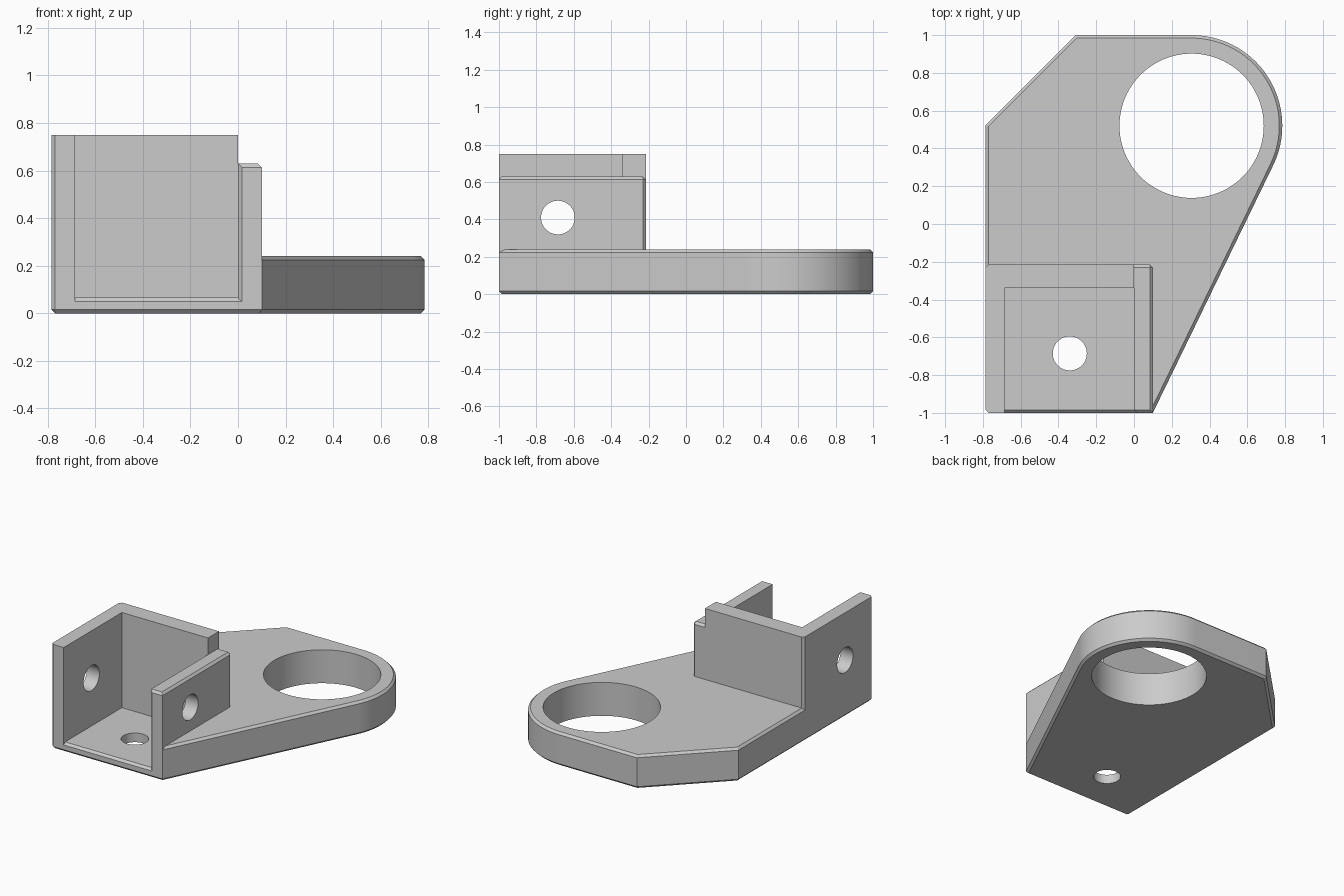
import bpy, bmesh, math

cube = bpy.data.objects.get("Cube")
if cube:
    bpy.data.objects.remove(cube, do_unlink=True)

# Main dimensions
CH = 0.016                      # small edge chamfer
LEFT, RIGHT = -0.785, 0.1       # clevis sides
BACK, FRONT = -0.215, -1.0
RING_X, RING_Y, RING_R = 0.305, 0.52, 0.48

grey = bpy.data.materials.new("plain grey")
grey.use_nodes = True
grey.diffuse_color = (0.6, 0.6, 0.6, 1)
grey.node_tree.nodes["Principled BSDF"].inputs["Base Color"].default_value = (0.6, 0.6, 0.6, 1)


def prism(name, outline, z0, z1, bevel_rule=None):
    """Extrude a counter-clockwise outline and chamfer the edges the rule picks."""
    bm = bmesh.new()
    base = bm.faces.new([bm.verts.new((x, y, z0)) for x, y in outline])
    ext = bmesh.ops.extrude_face_region(bm, geom=[base])
    for v in ext["geom"]:
        if isinstance(v, bmesh.types.BMVert):
            v.co.z = z1
    bmesh.ops.recalc_face_normals(bm, faces=bm.faces)
    if bevel_rule:
        picked = [e for e in bm.edges if bevel_rule(e.verts[0].co, e.verts[1].co)]
        bmesh.ops.bevel(bm, geom=picked, offset=CH, segments=1, affect='EDGES')
    return finish(name, bm)


def finish(name, bm):
    mesh = bpy.data.meshes.new(name)
    bm.to_mesh(mesh)
    bm.free()
    mesh.materials.append(grey)
    obj = bpy.data.objects.new(name, mesh)
    bpy.context.collection.objects.link(obj)
    return obj


def cylinder(name, radius, location, rotation=(0, 0, 0)):
    bpy.ops.mesh.primitive_cylinder_add(vertices=96, radius=radius, depth=3,
                                        location=location, rotation=rotation)
    obj = bpy.context.object
    obj.name = name
    obj.data.materials.append(grey)
    return obj


def combine(target, other, operation):
    mod = target.modifiers.new(operation.lower(), 'BOOLEAN')
    mod.operation, mod.solver, mod.object = operation, 'EXACT', other
    bpy.context.view_layer.objects.active = target
    bpy.ops.object.modifier_apply(modifier=mod.name)
    bpy.data.objects.remove(other, do_unlink=True)


# Base plate: rounded end whose arc is tangent to the slanted right side
dx, dy = RIGHT - RING_X, FRONT - RING_Y
start = math.atan2(dy, dx) + math.acos(RING_R / math.hypot(dx, dy))
steps = 48
arc = []
for i in range(steps + 1):
    a = start + (math.pi / 2 - start) * i / steps
    arc.append((RING_X + RING_R * math.cos(a), RING_Y + RING_R * math.sin(a)))
outline = [(LEFT, FRONT + CH), (LEFT + CH, FRONT), (RIGHT, FRONT)] + arc
outline += [(-0.31, 1.0), (LEFT, 0.525)]
bracket = prism("bracket", outline, 0, 0.24, lambda a, b: abs(a.z - b.z) < 1e-5)

# Tall clevis body with clipped left corners
tall = prism("tall_wall", [(LEFT, FRONT + CH), (LEFT + CH, FRONT), (0, FRONT),
                           (0, BACK), (LEFT + CH, BACK), (LEFT, BACK - CH)], 0.1, 0.75)


# Lower right wall, chamfered along its outer top edges and back corner
def low_rule(a, b):
    top = min(a.z, b.z) > 0.6 and max(a.x, b.x) > 0
    corner = min(a.x, b.x) > 0 and min(a.y, b.y) > -0.5
    return top or corner


low = prism("low_wall", [(-0.1, FRONT), (RIGHT, FRONT), (RIGHT, BACK), (-0.1, BACK)],
            0.1, 0.63, low_rule)
combine(bracket, tall, 'UNION')
combine(bracket, low, 'UNION')

# Open pocket, flared at its front lip on the floor and right wall
bm = bmesh.new()
rings = []
for y, flare in ((-0.34, 0), (FRONT + CH, 0), (FRONT - CH, 2 * CH)):
    x0, x1, z0 = -0.685, flare, 0.066 - flare
    rings.append([bm.verts.new(p) for p in ((x0, y, z0), (x1, y, z0), (x1, y, 1), (x0, y, 1))])
for r, s in zip(rings, rings[1:]):
    for i in range(4):
        j = (i + 1) % 4
        bm.faces.new((r[i], r[j], s[j], s[i]))
bm.faces.new(rings[0])
bm.faces.new(rings[-1])
bmesh.ops.recalc_face_normals(bm, faces=bm.faces)
combine(bracket, finish("pocket_cutter", bm), 'DIFFERENCE')

# Large ring hole, floor bolt hole and cross pin hole
combine(bracket, cylinder("ring_cutter", 0.382, (RING_X, RING_Y, 0)), 'DIFFERENCE')
combine(bracket, cylinder("floor_cutter", 0.09, (-0.34, -0.685, 0)), 'DIFFERENCE')
combine(bracket, cylinder("pin_cutter", 0.09, (0, -0.685, 0.41), (0, math.pi / 2, 0)), 'DIFFERENCE')

# Smooth curved walls, crisp edges
bpy.ops.object.select_all(action='DESELECT')
bracket.select_set(True)
bpy.context.view_layer.objects.active = bracket
bpy.ops.object.shade_smooth_by_angle(angle=math.radians(25))
